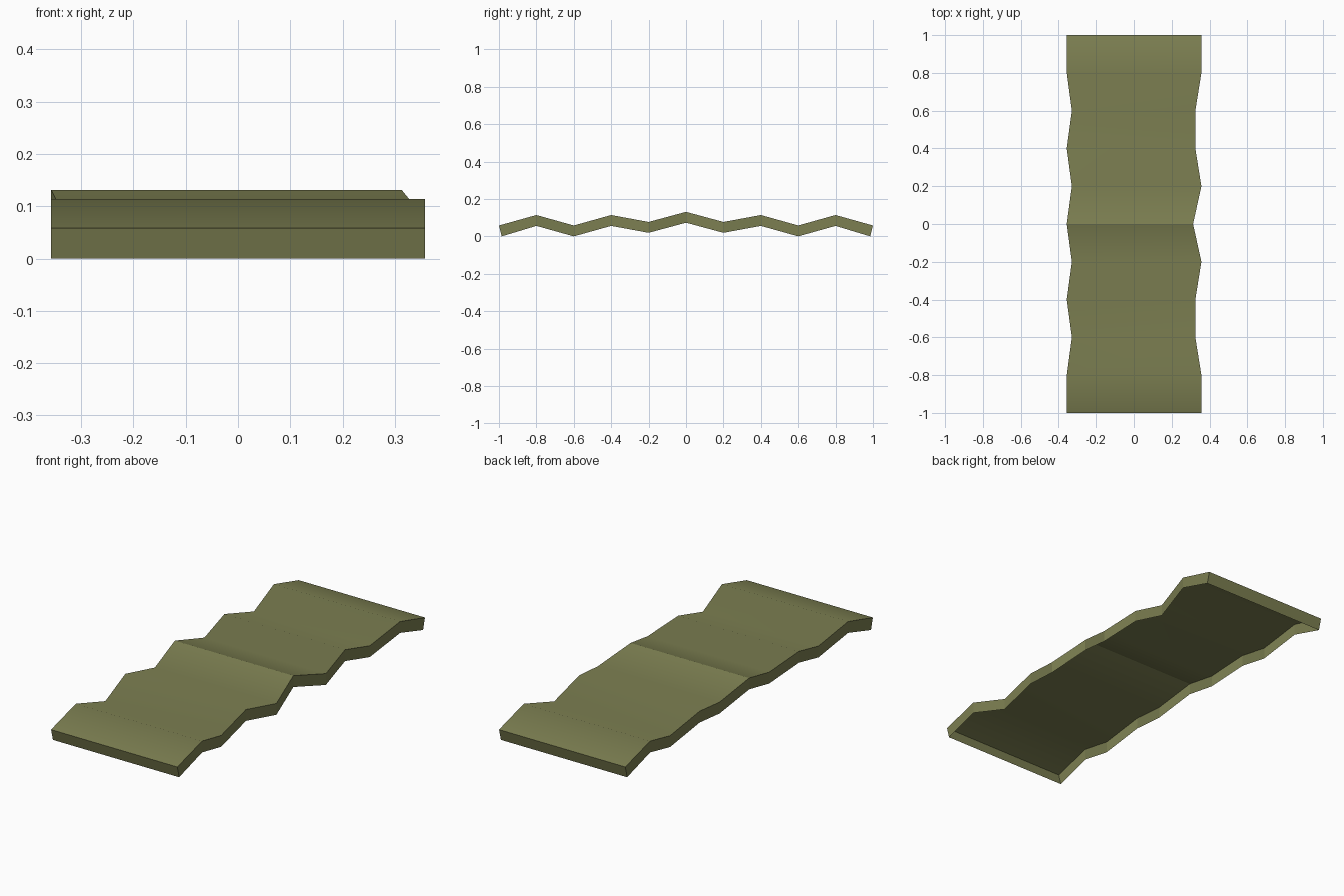
import bpy

if "Cube" in bpy.data.objects:
    bpy.data.objects.remove(bpy.data.objects["Cube"])

# stations along half the length: |y|, top z, left x, right x
HALF = [
    (0.0, 0.131, -0.357, 0.313),
    (0.2, 0.077, -0.330, 0.357),
    (0.4, 0.114, -0.357, 0.325),
    (0.6, 0.058, -0.330, 0.325),
    (0.8, 0.114, -0.357, 0.357),
    (1.0, 0.058, -0.357, 0.357),
]
DEPTH = 0.058   # height of the skirt
END_LEAN = 0.985  # the end walls lean slightly inwards

olive = bpy.data.materials.new("olive")
olive.diffuse_color = (0.20, 0.21, 0.082, 1)
olive.use_nodes = True
olive.node_tree.nodes["Principled BSDF"].inputs["Base Color"].default_value = olive.diffuse_color

# mirror the half profile to the full length
stations = [(-y, z, l, r) for y, z, l, r in reversed(HALF[1:])] + HALF

# four points per station: top left, top right, bottom right, bottom left
verts = []
for y, z, left, right in stations:
    yb = y * END_LEAN if abs(y) == 1 else y
    zb = z - DEPTH
    verts += [(left, y, z), (right, y, z), (right, yb, zb), (left, yb, zb)]

# folded top with side walls, open underneath
faces = []
last = 4 * (len(stations) - 1)
for a in range(0, last, 4):
    b = a + 4
    faces += [(a, a + 1, b + 1, b),          # top
              (a + 1, a + 2, b + 2, b + 1),  # right wall
              (a + 3, a, b, b + 3)]          # left wall
faces += [(3, 2, 1, 0), (last, last + 1, last + 2, last + 3)]  # end walls

mesh = bpy.data.meshes.new("wavy_sheet")
mesh.from_pydata(verts, [], faces)
mesh.materials.append(olive)

# smooth folds on the top, crisp centre ridge and rims
for p in mesh.polygons:
    p.use_smooth = p.normal.z > 0.5
mid = last // 2
for e in mesh.edges:
    v = set(e.vertices)
    top = all(i % 4 < 2 for i in v)
    fold = top and abs(e.vertices[0] - e.vertices[1]) == 1
    e.use_edge_sharp = not fold or v == {mid, mid + 1}
mesh.update()

sheet = bpy.data.objects.new("wavy_sheet", mesh)
bpy.context.collection.objects.link(sheet)
